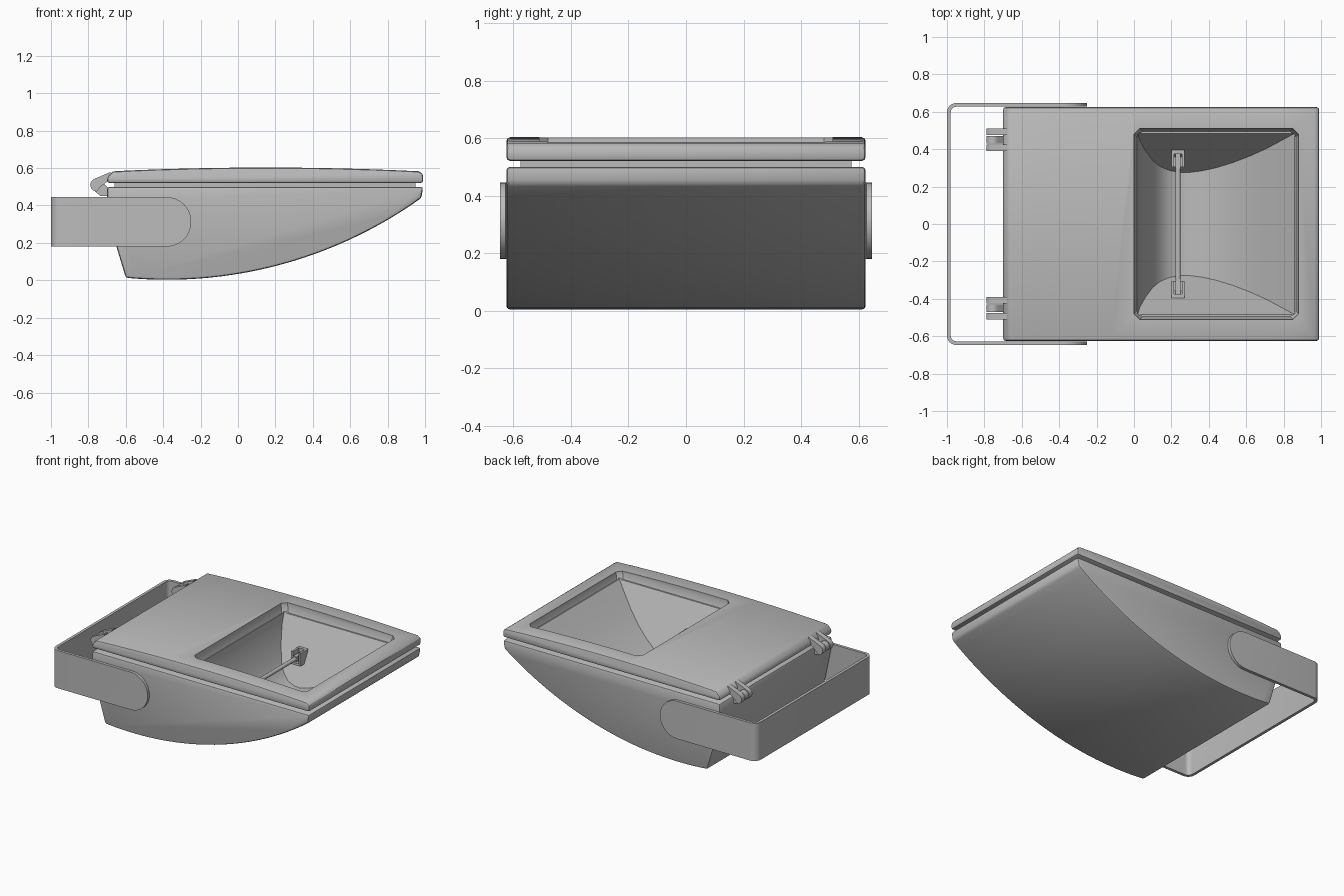
import bpy, bmesh, math
from mathutils import Matrix, Vector

if "Cube" in bpy.data.objects:
    bpy.data.objects.remove(bpy.data.objects["Cube"], do_unlink=True)

GREY = (0.5, 0.5, 0.5, 1)
grey = bpy.data.materials.new("light grey metal")
grey.use_nodes = True
grey.diffuse_color = GREY
grey.node_tree.nodes["Principled BSDF"].inputs["Base Color"].default_value = GREY


def finish(name, bm):
    bmesh.ops.recalc_face_normals(bm, faces=bm.faces[:])
    mesh = bpy.data.meshes.new(name)
    bm.to_mesh(mesh)
    bm.free()
    mesh.materials.append(grey)
    obj = bpy.data.objects.new(name, mesh)
    bpy.context.collection.objects.link(obj)
    return obj


def loft(name, rings):
    """Closed solid through rings of equal point count."""
    bm = bmesh.new()
    rows = [[bm.verts.new(p) for p in ring] for ring in rings]
    n = len(rows[0])
    for a, b in zip(rows, rows[1:]):
        for i in range(n):
            j = (i + 1) % n
            bm.faces.new((a[i], a[j], b[j], b[i]))
    bm.faces.new(rows[0])
    bm.faces.new(rows[-1][::-1])
    return finish(name, bm)


def side_prism(name, profile, y0, y1):
    return loft(name, [[(x, y, z) for x, z in profile] for y in (y0, y1)])


def plan_prism(name, outline, z0, z1):
    return loft(name, [[(x, y, z) for x, y in outline] for z in (z0, z1)])


def box(name, x0, x1, y0, y1, z0, z1):
    return plan_prism(name, [(x0, y0), (x1, y0), (x1, y1), (x0, y1)], z0, z1)


def activate(obj):
    bpy.ops.object.select_all(action='DESELECT')
    obj.select_set(True)
    bpy.context.view_layer.objects.active = obj


def bevel(obj, width, segments=2):
    m = obj.modifiers.new("bevel", 'BEVEL')
    m.width, m.segments = width, segments
    m.limit_method, m.angle_limit = 'ANGLE', math.radians(25)
    activate(obj)
    bpy.ops.object.modifier_apply(modifier=m.name)


def cut(obj, cutter):
    m = obj.modifiers.new("cut", 'BOOLEAN')
    m.operation, m.solver, m.object = 'DIFFERENCE', 'EXACT', cutter
    activate(obj)
    bpy.ops.object.modifier_apply(modifier=m.name)


def smooth(obj, angle=30):
    activate(obj)
    bpy.ops.object.shade_smooth_by_angle(angle=math.radians(angle))


def arc(cx, cy, r, a0, a1, n):
    steps = [math.radians(a0 + (a1 - a0) * i / n) for i in range(n + 1)]
    return [(cx + r * math.cos(a), cy + r * math.sin(a)) for a in steps]


# Housing: flat top, long arched belly
R = 2.335
belly = []
for i in range(29):
    x = 0.98 - 1.58 * i / 28
    belly.append((x, 0.003 + R - math.sqrt(R * R - (x + 0.38) ** 2)))
housing = side_prism("housing", [(-0.70, 0.50), (0.99, 0.50)] + belly
                     + [(-0.65, 0.18), (-0.70, 0.42)], -0.625, 0.625)
bevel(housing, 0.014)

# Gasket in the narrow gap under the lid
gasket = box("gasket", -0.66, 0.95, -0.575, 0.575, 0.495, 0.525)

# Lid with a gently crowned top
crown = [(0.965 - 1.635 * i / 12, 0.603 - 0.02 * (2 * i / 12 - 1) ** 2) for i in range(13)]
lid = side_prism("lid", [(-0.70, 0.52), (0.99, 0.52), (0.99, 0.57)] + crown
                 + [(-0.70, 0.55)], -0.625, 0.625)
bevel(lid, 0.014)

# Reflector cavity: curved trough between two sloping flat ends
trough = [(0.02, 0.03), (0.03, 0.2), (0.06, 0.45), (0.1, 0.7), (0.14, 0.85), (0.19, 0.95),
          (0.24, 0.99), (0.29, 1), (0.36, 0.96), (0.44, 0.88), (0.53, 0.75),
          (0.62, 0.59), (0.71, 0.4), (0.79, 0.2), (0.86, 0.02)]
cavity = loft("cavity_cutter", [[(x, -0.49, 0.55), (x, 0.49, 0.55),
                                 (x, 0.49 - 0.215 * d, 0.55 - 0.39 * d),
                                 (x, 0.215 * d - 0.49, 0.55 - 0.39 * d)] for x, d in trough])


# Window in the lid: tapered with clipped corners
def clipped(x0, x1, y, c, z):
    return [(x0 + c, -y, z), (x1 - c, -y, z), (x1, c - y, z), (x1, y - c, z),
            (x1 - c, y, z), (x0 + c, y, z), (x0, y - c, z), (x0, c - y, z)]


window = loft("window_cutter", [clipped(0.015, 0.865, 0.495, 0.03, 0.54),
                                clipped(0.0, 0.88, 0.51, 0.03, 0.58),
                                clipped(0.0, 0.88, 0.51, 0.03, 0.7)])
for part in (housing, gasket, lid):
    cut(part, cavity)
cut(lid, window)
for helper in (cavity, window):
    bpy.data.objects.remove(helper, do_unlink=True)
for part in (housing, lid):
    smooth(part)

# Mounting bracket: U-shaped strap with rounded ends
outer = arc(-0.95, 0.597, 0.05, 90, 180, 6)
inner = arc(-0.95, 0.597, 0.03, 180, 90, 6)
outline = ([(-0.25, 0.647)] + outer + [(x, -y) for x, y in outer[::-1]]
           + [(-0.25, -0.647), (-0.25, -0.627)]
           + [(x, -y) for x, y in inner[::-1]] + inner + [(-0.25, 0.627)])
bracket = plan_prism("mounting_bracket", outline, 0.18, 0.445)
bm = bmesh.new()
bm.from_mesh(bracket.data)
tips = [e for e in bm.edges if all(v.co.x > -0.26 for v in e.verts)
        and abs(e.verts[0].co.z - e.verts[1].co.z) < 0.01]
bmesh.ops.bevel(bm, geom=tips, offset=0.132, segments=10, profile=0.5, affect='EDGES')
bm.to_mesh(bracket.data)
bm.free()
smooth(bracket)

# Hinges and lamp holders, one set at each side
lid_arm = arc(-0.755, 0.51, 0.035, 110, 270, 8) + [(-0.735, 0.50), (-0.69, 0.535), (-0.68, 0.58)]
body_arm = arc(-0.755, 0.51, 0.033, 40, 215, 8) + [(-0.735, 0.45), (-0.69, 0.45), (-0.69, 0.49)]
for side, s in (("left", 1), ("right", -1)):
    for k, (a, b) in enumerate(((0.39, 0.425), (0.475, 0.51))):
        smooth(side_prism(f"{side}_lid_hinge_arm_{k + 1}", lid_arm, s * a, s * b))
    smooth(side_prism(f"{side}_housing_hinge_arm", body_arm, s * 0.43, s * 0.47))
    box(f"{side}_holder_back", 0.2, 0.27, s * 0.375, s * 0.395, 0.295, 0.385)
    for k, x in enumerate((0.2, 0.256)):
        box(f"{side}_holder_cheek_{k + 1}", x, x + 0.014, s * 0.305, s * 0.38, 0.295, 0.385)
    box(f"{side}_holder_base", 0.2, 0.27, s * 0.305, s * 0.38, 0.295, 0.31)
    box(f"{side}_lamp_cap", 0.222, 0.248, s * 0.295, s * 0.38, 0.325, 0.36)

# Lamp tube
bm = bmesh.new()
bmesh.ops.create_cone(bm, cap_ends=True, segments=16, radius1=0.014, radius2=0.014, depth=0.6,
                      matrix=Matrix.Translation(Vector((0.235, 0, 0.342)))
                      @ Matrix.Rotation(math.pi / 2, 4, 'X'))
smooth(finish("lamp_tube", bm))
